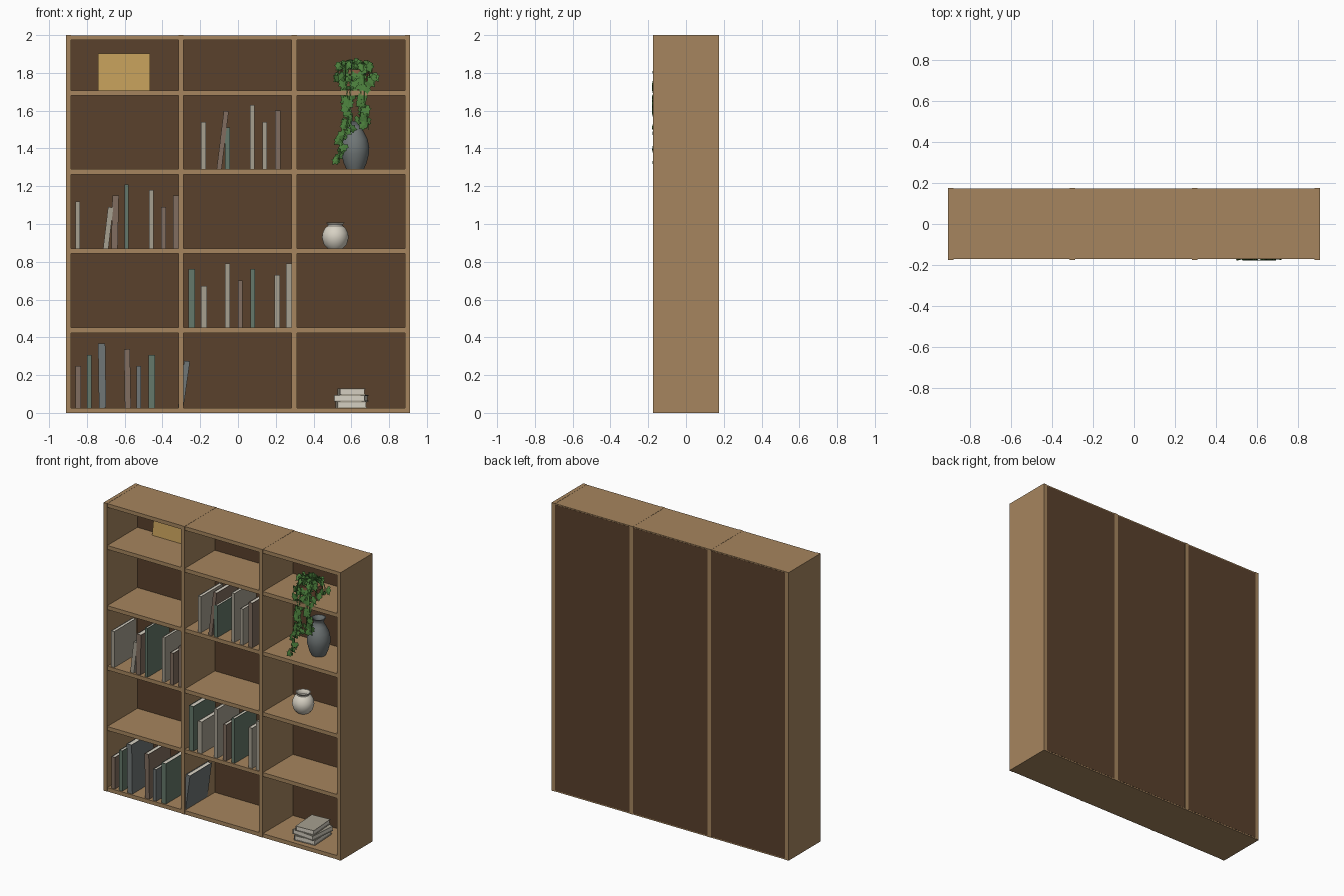
import bpy, bmesh, math, random
from mathutils import Vector, Matrix, Euler

random.seed(4)
cube = bpy.data.objects.get("Cube")
if cube:
    bpy.data.objects.remove(cube)


def material(name, *rgb):
    m = bpy.data.materials.new(name)
    m.use_nodes = True
    m.diffuse_color = (*rgb, 1)
    m.node_tree.nodes["Principled BSDF"].inputs["Base Color"].default_value = (*rgb, 1)
    return m


WOOD = material("light wood", .38, .235, .112)
BACK = material("dark wood", .1, .053, .025)
SAGE = material("sage green", .13, .19, .145)
SLATE = material("slate grey", .16, .18, .18)
TAUPE = material("taupe", .22, .155, .115)
BEIGE = material("beige", .38, .35, .28)
CREAM = material("cream", .68, .64, .55)
GOLD = material("gold card", .53, .33, .1)
LEAF = material("leaf green", .07, .21, .045)
CLAY = material("clay", .27, .12, .06)


def make_object(name, bm, *mats):
    mesh = bpy.data.meshes.new(name)
    bm.to_mesh(mesh)
    bm.free()
    for m in mats:
        mesh.materials.append(m)
    ob = bpy.data.objects.new(name, mesh)
    bpy.context.scene.collection.objects.link(ob)
    return ob


def add_box(bm, low, high, slot=0):
    low, high = Vector(low), Vector(high)
    size = Matrix.Diagonal((*(high - low), 1))
    made = bmesh.ops.create_cube(bm, size=1, matrix=Matrix.Translation((low + high) / 2) @ size)
    for f in {f for v in made["verts"] for f in v.link_faces}:
        f.material_index = slot


def box(name, low, high, mat):
    bm = bmesh.new()
    add_box(bm, low, high)
    return make_object(name, bm, mat)


def lathe(name, profile, centre, mat, sides=32):
    """Spin a radius/height profile around the vertical axis."""
    bm = bmesh.new()
    verts = [bm.verts.new((r, 0, z)) for r, z in profile]
    edges = [bm.edges.new(pair) for pair in zip(verts, verts[1:])]
    bmesh.ops.spin(bm, geom=verts + edges, cent=(0, 0, 0), axis=(0, 0, 1),
                   angle=math.tau, steps=sides)
    bmesh.ops.remove_doubles(bm, verts=bm.verts, dist=.0001)
    bmesh.ops.recalc_face_normals(bm, faces=bm.faces)
    ob = make_object(name, bm, mat)
    ob.location = centre
    bpy.context.view_layer.objects.active = ob
    ob.select_set(True)
    bpy.ops.object.shade_smooth_by_angle(angle=math.radians(40))
    ob.select_set(False)
    return ob


# Carcass: four uprights, and shelves plus a back panel in each bay
THICK = .027
FRONT, REAR = -.175, .175
uprights = [-.897, -.302, .298, .897]
shelf_tops = [THICK, .451, .87, 1.29, 1.708, 2]
for i, x in enumerate(uprights):
    box(f"upright_{i}", (x - THICK / 2, FRONT, 0), (x + THICK / 2, REAR, 2), WOOD)
for i, (a, b) in enumerate(zip(uprights, uprights[1:])):
    a, b = a + THICK / 2, b - THICK / 2
    for j, z in enumerate(shelf_tops):
        rear = REAR - .002 if j in (0, 5) else .16
        top = z - .001 if j == 5 else z
        box(f"shelf_{i}_{j}", (a, FRONT + .003, z - THICK), (b, rear, top), WOOD)
    box(f"back_panel_{i}", (a, .158, .008), (b, .174, 1.992), BACK)


# Books: two boards and a spine around a page block
def book(name, cover, width, height, depth):
    bm = bmesh.new()
    w, t = width / 2, .003
    for side in (-1, 1):
        inner, outer = sorted((side * w, side * (w - t)))
        add_box(bm, (inner, 0, 0), (outer, depth, height))
    add_box(bm, (t - w, 0, 0), (w - t, t, height))
    add_box(bm, (t - w, t, t), (w - t, depth - t, height - t), 1)
    return make_object(name, bm, cover, CREAM)


# Each row holds: cover, x at the foot, width, height, sideways lean
book_rows = {
    0: [(TAUPE, -.845, .028, .22, 0), (SAGE, -.787, .024, .28, 0), (SLATE, -.717, .038, .34, -.005),
        (TAUPE, -.583, .032, .31, -.005), (SLATE, -.526, .024, .22, 0), (SAGE, -.457, .034, .28, 0),
        (SLATE, -.304, .03, .25, .035)],
    1: [(SAGE, -.245, .035, .31, 0), (BEIGE, -.18, .032, .22, 0), (BEIGE, -.056, .026, .34, 0),
        (TAUPE, .012, .026, .25, 0), (SAGE, .077, .024, .31, 0), (BEIGE, .208, .03, .28, 0),
        (BEIGE, .268, .028, .34, 0)],
    2: [(BEIGE, -.848, .025, .25, 0), (BEIGE, -.7, .028, .22, .026), (TAUPE, -.654, .034, .28, .006),
        (SAGE, -.59, .02, .34, 0), (BEIGE, -.459, .022, .31, 0), (TAUPE, -.395, .026, .22, 0),
        (TAUPE, -.33, .028, .28, 0)],
    3: [(BEIGE, -.182, .026, .25, 0), (TAUPE, -.1, .026, .31, .038), (SAGE, -.056, .026, .22, 0),
        (BEIGE, .075, .024, .34, 0), (BEIGE, .142, .024, .25, 0), (TAUPE, .21, .03, .31, 0)],
}
for row, books in book_rows.items():
    for i, (cover, x, width, height, lean) in enumerate(books):
        ob = book(f"book_{row}_{i}", cover, width, height, .24)
        ob.location = (x, -.163, shelf_tops[row])
        ob.rotation_euler.y = math.atan2(lean, height)

# Stack of flat books
for i, (width, turn) in enumerate([(.155, 3), (.165, -5), (.135, 4)]):
    bm = bmesh.new()
    w, d, h, t = width / 2, .1, .033, .004
    for z in (0, h - t):
        add_box(bm, (-w, -d, z), (w, d, z + t))
    add_box(bm, (-w, -d, t), (t - w, d, h - t))
    add_box(bm, (t - w, t - d, t), (w - t, d - t, h - t), 1)
    ob = make_object(f"stacked_book_{i}", bm, BEIGE, CREAM)
    ob.location = (.6, -.035, THICK + i * (h + .001))
    ob.rotation_euler.z = math.radians(turn)

# Card picture leaning on the back panel
picture = box("leaning_picture", (-.137, 0, 0), (.137, .012, .197), GOLD)
picture.location = (-.603, .115, shelf_tops[4])
picture.rotation_euler.x = math.radians(-8)

# Vases
lathe("grey_vase", [(0, 0), (.046, 0), (.06, .03), (.073, .08), (.075, .115), (.066, .16),
                    (.045, .2), (.034, .22), (.034, .235), (.046, .255), (.04, .255),
                    (.028, .235), (.028, .2), (0, .19)], (.62, 0, shelf_tops[3]), SLATE)
lathe("white_vase", [(0, 0), (.04, 0), (.06, .02), (.07, .055), (.068, .08), (.055, .108),
                     (.04, .12), (.039, .127), (.048, .137), (.042, .137), (.033, .125),
                     (.033, .11), (0, .1)], (.515, -.02, shelf_tops[2]), CREAM)

# Hanging plant: pot, stems and lobed leaves
POT = Vector((.62, -.085, shelf_tops[4]))
lathe("plant_pot", [(0, 0), (.05, 0), (.068, .085), (.076, .085), (.078, .11), (.07, .11),
                    (.066, .09), (0, .088)], POT, CLAY)

leaf_outline = [(0, .1), (.3, -.1), (.55, .2), (.4, .4), (.5, .65), (.2, .75), (0, 1.1)]
leaves = bmesh.new()


def add_leaf(point, size, turn):
    """A folded leaf hanging from a point, facing the front."""
    spin = Euler((random.uniform(-.7, .5), random.uniform(-.4, .4), 0)).to_matrix()
    spin = Matrix.Rotation(turn, 3, 'Y') @ spin
    for side in (-1, 1):
        ring = []
        for u, v in leaf_outline:
            p = point + spin @ Vector((side * u, .25 * u, -v)) * size
            p.y = max(p.y, -.179)
            ring.append(leaves.verts.new(p))
        leaves.faces.new(ring if side > 0 else ring[::-1])


def vine(name, points, spacing):
    curve = bpy.data.curves.new(name, 'CURVE')
    curve.dimensions = '3D'
    curve.bevel_depth = .0025
    curve.bevel_resolution = 1
    spline = curve.splines.new('POLY')
    spline.points.add(len(points) - 1)
    for target, p in zip(spline.points, points):
        target.co = (*p, 1)
    curve.materials.append(LEAF)
    bpy.context.scene.collection.objects.link(bpy.data.objects.new(name, curve))
    for a, b in zip(points[1:], points[2:]):
        a, b = Vector(a), Vector(b)
        count = max(1, round((b - a).length / spacing))
        for k in range(count):
            p = a.lerp(b, k / count)
            p.x += random.uniform(-.015, .015)
            add_leaf(p, random.uniform(.04, .055), random.uniform(-1, 1))


# Long vines trailing over the shelf edge
trails = [[(.57, 1.76), (.585, 1.62), (.57, 1.5), (.545, 1.4), (.53, 1.32)],
          [(.6, 1.76), (.59, 1.66), (.585, 1.56), (.575, 1.48)],
          [(.67, 1.76), (.67, 1.65), (.685, 1.56), (.69, 1.5)],
          [(.65, 1.74), (.655, 1.63), (.64, 1.54)]]
for i, trail in enumerate(trails):
    x = trail[0][0]
    start = [POT + Vector((0, 0, .09)), ((x + POT.x) / 2, -.11, 1.855), (x, -.15, 1.85)]
    vine(f"trailing_vine_{i}", start + [(x, -.173, z) for x, z in trail], .028)

# Short arching stems around the rim
for i in range(10):
    angle = i * math.tau / 10
    out = Vector((math.cos(angle), math.sin(angle) * .8, 0))
    path = [POT + out * r + Vector((0, 0, z))
            for r, z in ((.01, .09), (.04, .15), (.075, .14), (.095, .08), (.09, .04))]
    for p in path:
        p.y = max(p.y, -.172)
    vine(f"rim_stem_{i}", path, .045)
make_object("plant_leaves", leaves, LEAF)
